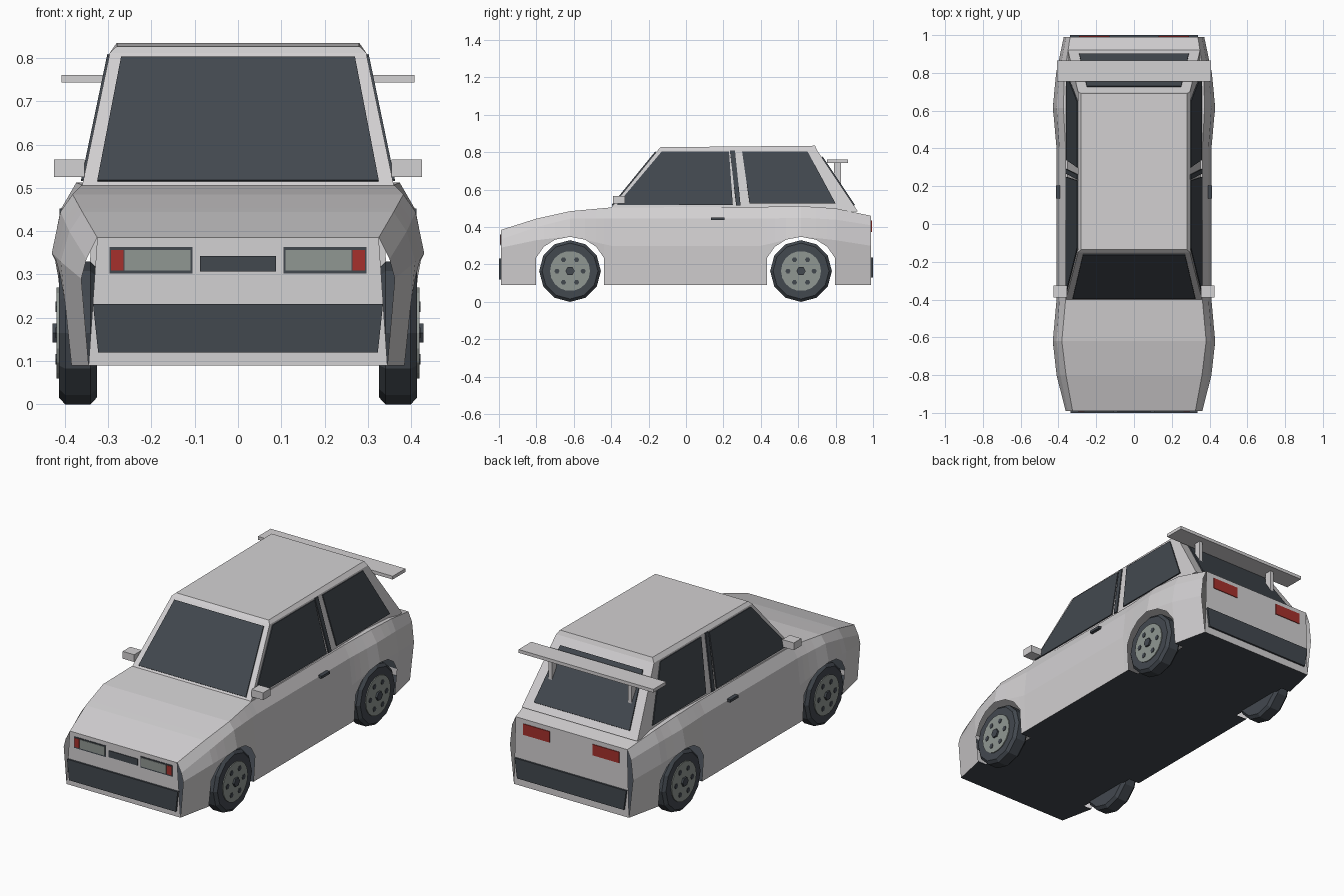
import bpy, bmesh, math
from mathutils import Matrix, Vector

default = bpy.data.objects.get("Cube")
if default:
    bpy.data.objects.remove(default)


def material(name, red, green, blue):
    mat = bpy.data.materials.new(name)
    mat.use_nodes = True
    colour = (red, green, blue, 1)
    mat.diffuse_color = colour
    mat.node_tree.nodes["Principled BSDF"].inputs["Base Color"].default_value = colour
    return mat


PAINT = material("pale_paint", .65, .635, .645)
DARK = material("dark_trim_and_glass", .055, .065, .078)
METAL = material("grey_metal", .28, .31, .29)
RED = material("red_lamp", .38, .03, .025)


def finish(name, bm, mat, mirror=False):
    bmesh.ops.remove_doubles(bm, verts=bm.verts, dist=1e-5)
    bmesh.ops.recalc_face_normals(bm, faces=bm.faces)
    mesh = bpy.data.meshes.new(name)
    bm.to_mesh(mesh)
    bm.free()
    mesh.materials.append(mat)
    obj = bpy.data.objects.new(name, mesh)
    bpy.context.collection.objects.link(obj)
    if mirror:
        obj.modifiers.new("Mirror", "MIRROR").use_mirror_merge = False
    return obj


def add_face(bm, points):
    unique = []
    for p in map(Vector, points):
        if all((p - q).length > 1e-5 for q in unique):
            unique.append(p)
    if len(unique) > 2:
        bm.faces.new([bm.verts.new(p) for p in unique])


def prism(name, points, offset, mat, mirror=False):
    """Polygon pushed along an offset into a closed plate."""
    bm = bmesh.new()
    base = [Vector(p) for p in points]
    top = [p + Vector(offset) for p in base]
    add_face(bm, base)
    add_face(bm, top)
    for i in range(len(base)):
        j = (i + 1) % len(base)
        add_face(bm, [base[i], base[j], top[j], top[i]])
    return finish(name, bm, mat, mirror)


def box(name, xs, ys, zs, mat, mirror=False):
    outline = [(x, ys[0], z) for x, z in
               ((xs[0], zs[0]), (xs[1], zs[0]), (xs[1], zs[1]), (xs[0], zs[1]))]
    return prism(name, outline, (0, ys[1] - ys[0], 0), mat, mirror)


def trapezoid(y, low, high):
    """Symmetric outline facing along y; low and high are (half width, z)."""
    return [(-low[0], y, low[1]), (low[0], y, low[1]),
            (high[0], y, high[1]), (-high[0], y, high[1])]


# Body sections: y, then (half width, z) for sill, flank, shoulder and belt
FLOOR = .09
SECTIONS = [
    (-.99, (.345, FLOOR), (.362, .29), (.35, .335), (.325, .385)),
    (-.8, (.385, FLOOR), (.41, .33), (.39, .40), (.36, .445)),
    (-.62, (.4, FLOOR), (.43, .35), (.41, .445), (.382, .485)),
    (-.4, (.4, FLOOR), (.41, .3), (.395, .445), (.362, .505)),
    (.4, (.4, FLOOR), (.41, .3), (.395, .445), (.362, .508)),
    (.62, (.4, FLOOR), (.43, .35), (.41, .45), (.374, .512)),
    (.8, (.39, FLOOR), (.412, .33), (.395, .44), (.368, .5)),
    (.99, (.348, FLOOR), (.372, .3), (.36, .41), (.338, .46)),
]
AXLES = {"front": -.62, "rear": .615}
# Wheel arch outline: distance from axle and height
ARCH = [(-.182, .235), (-.14, .295), (-.08, .333), (0, .348),
        (.08, .333), (.14, .295), (.182, .235)]


def section(y):
    for a, b in zip(SECTIONS, SECTIONS[1:]):
        if a[0] <= y <= b[0]:
            t = (y - a[0]) / (b[0] - a[0])
            return [Vector(p).lerp(Vector(q), t) for p, q in zip(a[1:], b[1:])]


def column(y, low):
    pts = section(y)
    start = pts[0]
    for a, b in zip(pts, pts[1:]):
        if a.y <= low <= b.y:
            start = a.lerp(b, (low - a.y) / (b.y - a.y))
    return [Vector((p.x, y, p.y)) for p in [p if p.y > low else start for p in pts]]


# Columns run front to rear, doubled where the arch side is vertical
columns = []
for axle in AXLES.values():
    edge = ARCH[-1][0]
    columns.append((axle - edge, FLOOR))
    columns += [(axle + d, h) for d, h in ARCH]
    columns.append((axle + edge, FLOOR))
taken = [(a - edge, a + edge) for a in AXLES.values()]
for s in SECTIONS:
    if not any(lo < s[0] < hi for lo, hi in taken):
        columns.append((s[0], FLOOR))
columns = sorted(columns, key=lambda c: c[0])

body = bmesh.new()
for (ya, la), (yb, lb) in zip(columns, columns[1:]):
    if yb - ya < 1e-6:
        continue
    a, b = column(ya, la), column(yb, lb)
    for side in (-1, 1):
        flip = Matrix.Diagonal((side, 1, 1))
        for i in range(len(a) - 1):
            add_face(body, [flip @ p for p in (a[i], b[i], b[i + 1], a[i + 1])])
    # bonnet and deck
    flip = Matrix.Diagonal((-1, 1, 1))
    add_face(body, [a[-1], b[-1], flip @ b[-1], flip @ a[-1]])
for end in (SECTIONS[0], SECTIONS[-1]):
    add_face(body, trapezoid(end[0], end[1], end[-1]))
finish("body_shell", body, PAINT)

# Underside, notched around the wheels
edge_points = []
for y, low in columns:
    inside = low > FLOOR
    edge_points.append((.335 if inside else section(y)[0].x, y, FLOOR))
floor = bmesh.new()
for a, b in zip(edge_points, edge_points[1:]):
    if b[1] - a[1] > 1e-6:
        add_face(floor, [a, b, (-b[0], b[1], FLOOR), (-a[0], a[1], FLOOR)])
finish("underside", floor, DARK)

# Cabin: pillars and roof
WIDE, NARROW = .36, .296
BELT, EAVE, CREST = .505, .812, .835
nose, brow, crown, tail = -.4, -.15, .69, .92
base_ring = [(WIDE, nose, BELT), (.35, tail, .482), (-.35, tail, .482), (-WIDE, nose, BELT)]
eave_ring = [(NARROW, brow, EAVE), (NARROW, crown + .01, EAVE),
             (-NARROW, crown + .01, EAVE), (-NARROW, brow, EAVE)]
roof_ring = [(.28, brow + .015, CREST - .008), (.28, crown, CREST),
             (-.28, crown, CREST), (-.28, brow + .015, CREST - .008)]
cabin = bmesh.new()
for low, high in ((base_ring, eave_ring), (eave_ring, roof_ring)):
    for i in range(4):
        j = (i + 1) % 4
        add_face(cabin, [low[i], low[j], high[j], high[i]])
add_face(cabin, roof_ring)
finish("cabin", cabin, PAINT)


# Sloped front and rear glass lie on the cabin planes
def sloped_glass(name, low, high, low_half, high_half, start, stop, offset):
    a, b = Vector(low), Vector(high)
    p, q = a.lerp(b, start), a.lerp(b, stop)
    pts = [(-low_half, *p), (low_half, *p), (high_half, *q), (-high_half, *q)]
    prism(name, pts, offset, DARK)


sloped_glass("windscreen", (nose, BELT), (brow, EAVE), .325, .27, .03, .96, (0, -.005, .004))
sloped_glass("rear_window", (tail, .482), (crown + .01, EAVE), .29, .25, .1, .88, (0, .005, .004))


def side_glass(name, outline):
    pts = [(WIDE - (WIDE - NARROW) * (z - BELT) / (EAVE - BELT) - .001, y, z)
           for y, z in outline]
    prism(name, pts, (.006, 0, .001), DARK, True)


side_glass("front_side_window", [(-.37, .518), (.25, .518), (.23, .803), (-.13, .803)])
side_glass("pillar_strip", [(.268, .515), (.292, .515), (.262, .808), (.235, .808)])
side_glass("rear_side_window", [(.34, .525), (.8, .525), (.65, .803), (.3, .803)])

# Bumpers
prism("front_bumper", trapezoid(-.985, (.323, .12), (.335, .232)), (0, -.015, 0), DARK)
prism("rear_bumper", trapezoid(.985, (.323, .13), (.338, .238)), (0, .015, 0), DARK)

# Front lamps and grille
box("headlamp_surround", (.105, .297), (-.993, -.989), (.302, .363), DARK, True)
box("headlamp", (.11, .262), (-.995, -.99), (.309, .357), METAL, True)
box("indicator", (.265, .293), (-.995, -.99), (.309, .357), RED, True)
box("grille", (-.088, .088), (-.994, -.989), (.307, .343), DARK)
box("tail_lamp", (.13, .29), (.989, .994), (.375, .435), RED, True)

# Fittings
box("mirror", (.355, .425), (-.39, -.325), (.525, .565), PAINT, True)
box("door_handle", (.39, .412), (.135, .205), (.438, .452), DARK, True)
box("spoiler_blade", (-.408, .408), (.755, .865), (.743, .761), PAINT)
box("spoiler_post", (.23, .25), (.79, .83), (.6, .745), PAINT, True)


def disc(bm, y, z, inner, outer, radius, sides):
    place = Matrix.Translation(((inner + outer) / 2, y, z)) @ Matrix.Rotation(math.pi / 2, 4, "Y")
    bmesh.ops.create_cone(bm, cap_ends=True, segments=sides, radius1=radius,
                          radius2=radius, depth=outer - inner, matrix=place)


# Wheels
HUB = .165
for label, axle in AXLES.items():
    bm = bmesh.new()
    disc(bm, axle, HUB, .326, .414, HUB, 12)
    tyre = finish(label + "_tyre", bm, DARK, True)
    bevel = tyre.modifiers.new("Bevel", "BEVEL")
    bevel.width, bevel.segments = .015, 1
    bevel.limit_method, bevel.angle_limit = "ANGLE", math.radians(60)
    bm = bmesh.new()
    disc(bm, axle, HUB, .4, .419, .107, 18)
    finish(label + "_rim", bm, METAL, True)
    bm = bmesh.new()
    disc(bm, axle, HUB, .41, .429, .025, 6)
    for k in range(6):
        turn = math.tau * k / 6
        disc(bm, axle + .07 * math.cos(turn), HUB + .07 * math.sin(turn), .41, .422, .014, 6)
    finish(label + "_hub_and_holes", bm, DARK, True)
